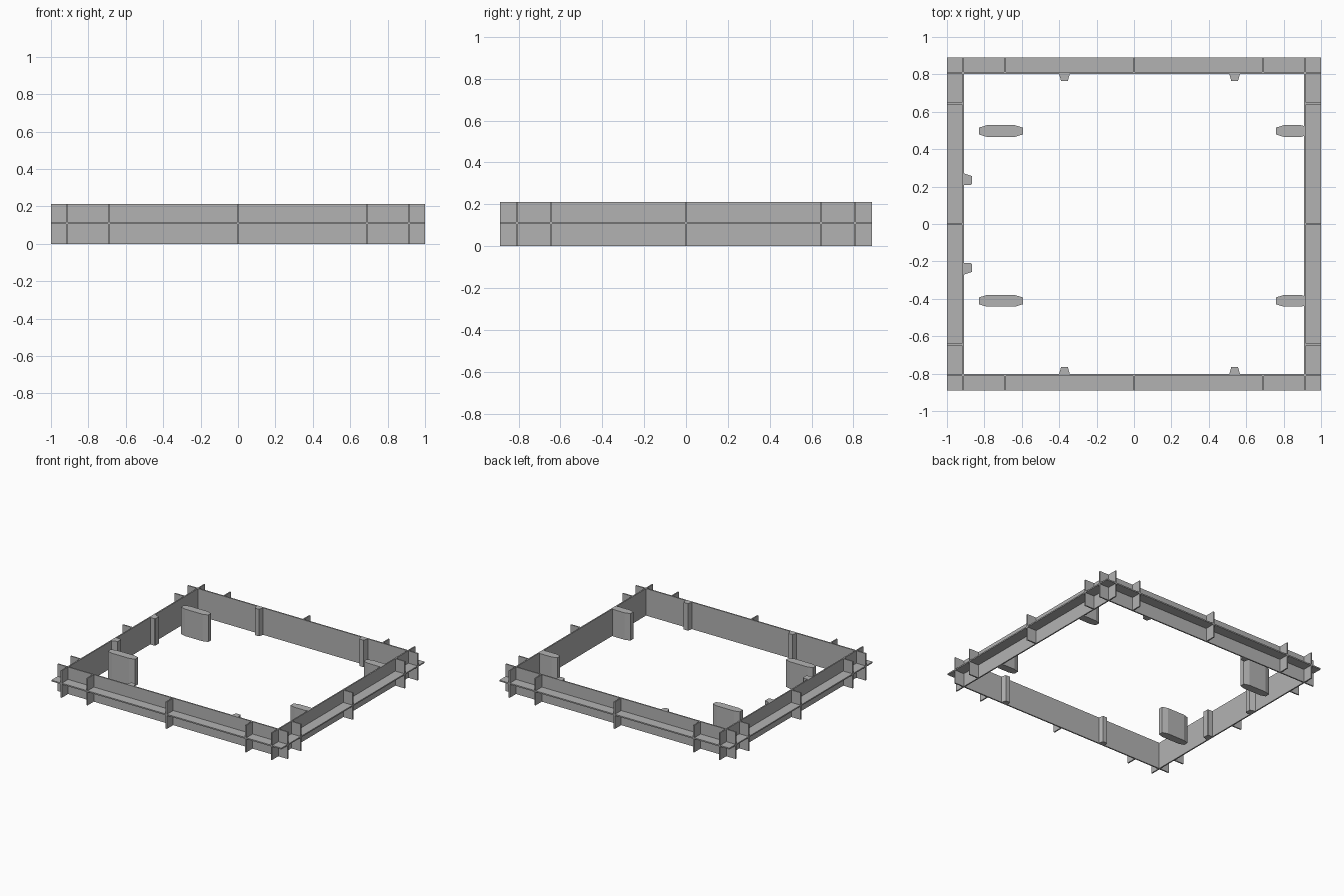
import bpy
import bmesh

if "Cube" in bpy.data.objects:
    bpy.data.objects.remove(bpy.data.objects["Cube"])

HEIGHT = 0.212
X_OUT, Y_OUT = 1.0, 0.89          # outer edge of the flange
X_WALL, Y_WALL = 0.914, 0.807     # wall centre lines
T = 0.01                          # sheet thickness

grey = bpy.data.materials.new("plain grey")
grey.use_nodes = True
grey.diffuse_color = (0.45, 0.45, 0.45, 1)
grey.node_tree.nodes["Principled BSDF"].inputs["Base Color"].default_value = grey.diffuse_color


def prism(name, outline, z0=0.0, z1=HEIGHT):
    """Extrude a flat outline upwards."""
    bm = bmesh.new()
    face = bm.faces.new([bm.verts.new((x, y, z0)) for x, y in outline])
    top = bmesh.ops.extrude_face_region(bm, geom=[face])["geom"]
    verts = [v for v in top if isinstance(v, bmesh.types.BMVert)]
    bmesh.ops.translate(bm, verts=verts, vec=(0, 0, z1 - z0))
    bmesh.ops.recalc_face_normals(bm, faces=bm.faces)
    mesh = bpy.data.meshes.new(name)
    bm.to_mesh(mesh)
    bm.free()
    mesh.materials.append(grey)
    obj = bpy.data.objects.new(name, mesh)
    bpy.context.collection.objects.link(obj)
    return obj


def box(name, x0, x1, y0, y1, z0=0.0, z1=HEIGHT):
    return prism(name, [(x0, y0), (x1, y0), (x1, y1), (x0, y1)], z0, z1)


def pad(name, x0, x1, y, chamfer0, chamfer1, tip0, tip1, half=0.031):
    """Long upright block with chamfered ends."""
    lower = [(x0, -tip0), (x0 + chamfer0, -half), (x1 - chamfer1, -half), (x1, -tip1)]
    outline = lower + [(px, -py) for px, py in reversed(lower)]
    prism(name, [(px, y + py) for px, py in outline])


h = T / 2
z0, z1 = 0.11 - h, 0.11 + h
for s, side, end in ((-1, "right", "front"), (1, "left", "back")):
    # Walls run past each other to make crossed corners
    box(side + "_wall", s * X_WALL - h, s * X_WALL + h, -Y_OUT, Y_OUT)
    box(end + "_wall", -X_OUT, X_OUT, s * Y_WALL - h, s * Y_WALL + h)

    # Horizontal flange strips
    xa, xb = sorted((s * X_WALL, s * X_OUT))
    ya, yb = sorted((s * Y_WALL, s * Y_OUT))
    box(side + "_flange", xa, xb, -Y_WALL, Y_WALL, z0, z1)
    box(end + "_flange", -X_OUT, X_OUT, ya, yb, z0, z1)

    # Upright stiffening fins outside the walls
    for p in (-0.645, 0, 0.645):
        box(side + "_fin", xa, xb, p - h, p + h)
    for p in (-0.69, 0, 0.69):
        box(end + "_fin", p - h, p + h, ya, yb)

    # Tapered brackets on the inner faces
    for x in (-0.372, 0.538):
        prism(end + "_bracket", [(x - 0.03, s * Y_WALL), (x + 0.03, s * Y_WALL),
                                 (x + 0.018, s * 0.765), (x - 0.018, s * 0.765)])
    prism("right_bracket", [(-X_WALL, s * 0.209), (-0.873, s * 0.209), (-0.867, s * 0.214),
                            (-0.867, s * 0.256), (-X_WALL, s * 0.272)])

# Free-standing pads and pads against the left wall
for end, y in (("front", -0.411), ("back", 0.497)):
    pad(end + "_right_pad", -0.83, -0.594, y, 0.042, 0.042, 0.018, 0.018)
    pad(end + "_left_pad", 0.758, X_WALL, y, 0.042, 0.02, 0.018, 0.025)
